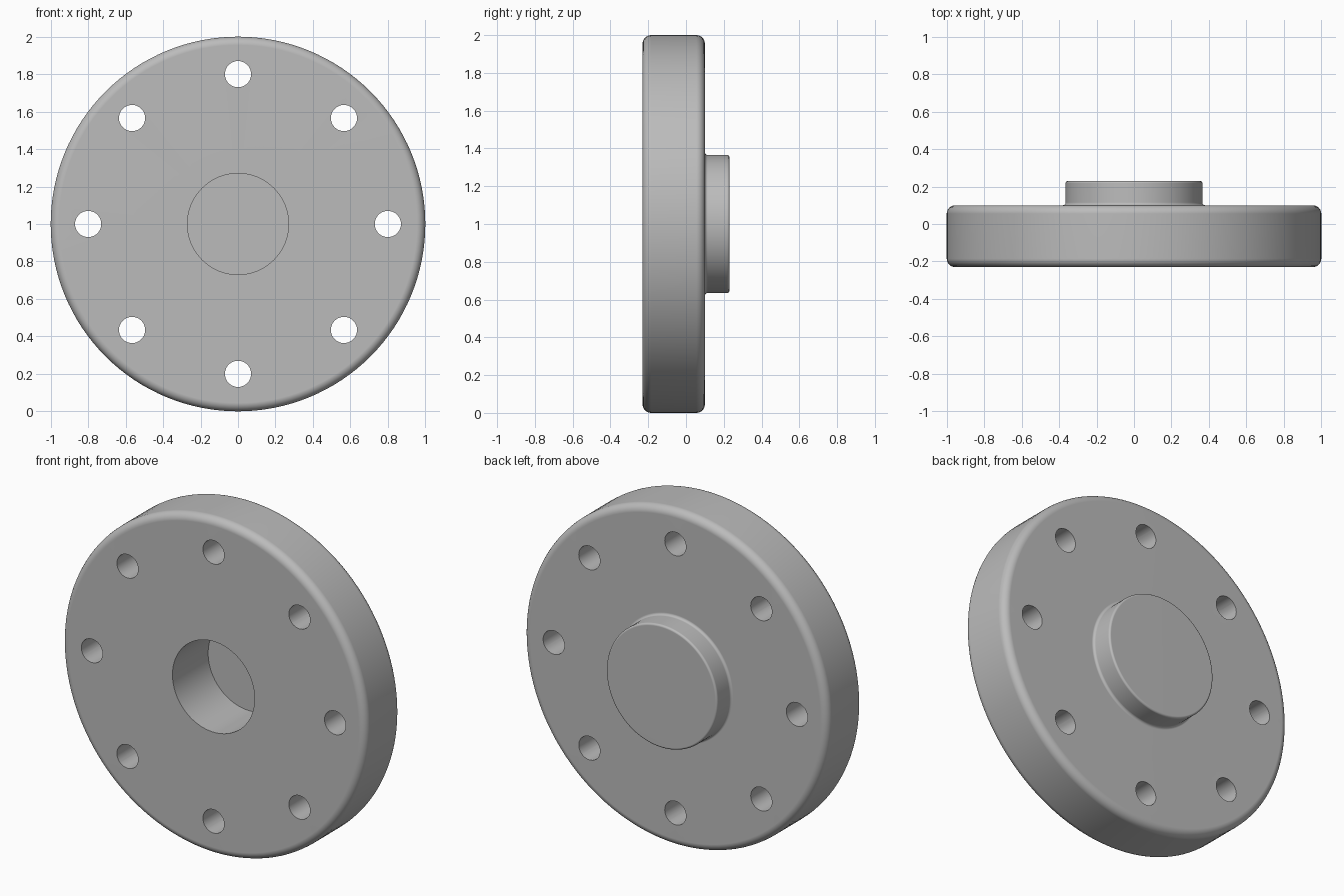
import bpy, bmesh
from math import pi, sin, cos, radians
from mathutils import Matrix, Vector

cube = bpy.data.objects.get("Cube")
if cube:
    bpy.data.objects.remove(cube, do_unlink=True)

FRONT, BACK, BOSS_END = -0.23, 0.10, 0.23
BORE_FLOOR = 0.105
RIM, BOSS, BORE, HOLE = 1.0, 0.365, 0.27, 0.07
HOLE_RING, HOLES, STEPS = 0.8, 8, 128
CENTRE = Vector((0, 0, 1))

steel = bpy.data.materials.new("grey_steel")
steel.use_nodes = True
grey = (0.5, 0.5, 0.5, 1)
steel.diffuse_color = grey
steel.node_tree.nodes["Principled BSDF"].inputs["Base Color"].default_value = grey


def arc(r, y, size, start, end, n=6):
    """Quarter round about (r, y), given as radius and depth pairs."""
    angles = [radians(start + (end - start) * i / n) for i in range(n + 1)]
    return [(r + size * cos(a), y + size * sin(a)) for a in angles]


def make_object(name, bm):
    mesh = bpy.data.meshes.new(name)
    bm.to_mesh(mesh)
    bm.free()
    mesh.materials.append(steel)
    obj = bpy.data.objects.new(name, mesh)
    bpy.context.collection.objects.link(obj)
    return obj


def lathe(name, profile):
    """Turn a profile around the front-to-back axis."""
    bm = bmesh.new()
    verts = [bm.verts.new((r, y, 0)) for r, y in profile]
    edges = [bm.edges.new(pair) for pair in zip(verts, verts[1:])]
    bmesh.ops.spin(bm, geom=verts + edges, cent=(0, 0, 0), axis=(0, 1, 0),
                   angle=2 * pi, steps=STEPS, use_merge=True)
    bmesh.ops.remove_doubles(bm, verts=bm.verts, dist=0.0001)
    bmesh.ops.translate(bm, verts=bm.verts, vec=CENTRE)
    bmesh.ops.recalc_face_normals(bm, faces=bm.faces)
    return make_object(name, bm)


# Flange with blind bore in front, rounded rim and filleted boss behind
rim_round, boss_round, fillet = 0.045, 0.012, 0.015
profile = [(0, BORE_FLOOR), (BORE, BORE_FLOOR), (BORE, FRONT)]
profile += arc(RIM - rim_round, FRONT + rim_round, rim_round, -90, 0)
profile += arc(RIM - rim_round, BACK - rim_round, rim_round, 0, 90)
profile += arc(BOSS + fillet, BACK + fillet, fillet, 270, 180, 4)
profile += arc(BOSS - boss_round, BOSS_END - boss_round, boss_round, 0, 90, 4)
profile += [(0, BOSS_END)]
flange = lathe("flange", profile)

# Ring of bolt holes
bm = bmesh.new()
for i in range(HOLES):
    a = 2 * pi * i / HOLES
    place = Matrix.Translation(CENTRE + Vector((cos(a), 0, sin(a))) * HOLE_RING)
    bmesh.ops.create_cone(bm, cap_ends=True, segments=40, radius1=HOLE,
                          radius2=HOLE, depth=1,
                          matrix=place @ Matrix.Rotation(pi / 2, 4, "X"))
cutter = make_object("bolt_hole_cutter", bm)
cutter.hide_render = True

cut = flange.modifiers.new("bolt_holes", "BOOLEAN")
cut.object = cutter
cut.operation = "DIFFERENCE"
cut.solver = "EXACT"

for obj in bpy.context.selected_objects:
    obj.select_set(False)
flange.select_set(True)
bpy.context.view_layer.objects.active = flange
bpy.ops.object.modifier_apply(modifier=cut.name)
bpy.data.objects.remove(cutter, do_unlink=True)

# Smooth rounds with crisp hole edges and flat faces
bpy.ops.object.shade_smooth_by_angle(angle=radians(35))
weighted = flange.modifiers.new("flat_faces", "WEIGHTED_NORMAL")
weighted.keep_sharp = True
